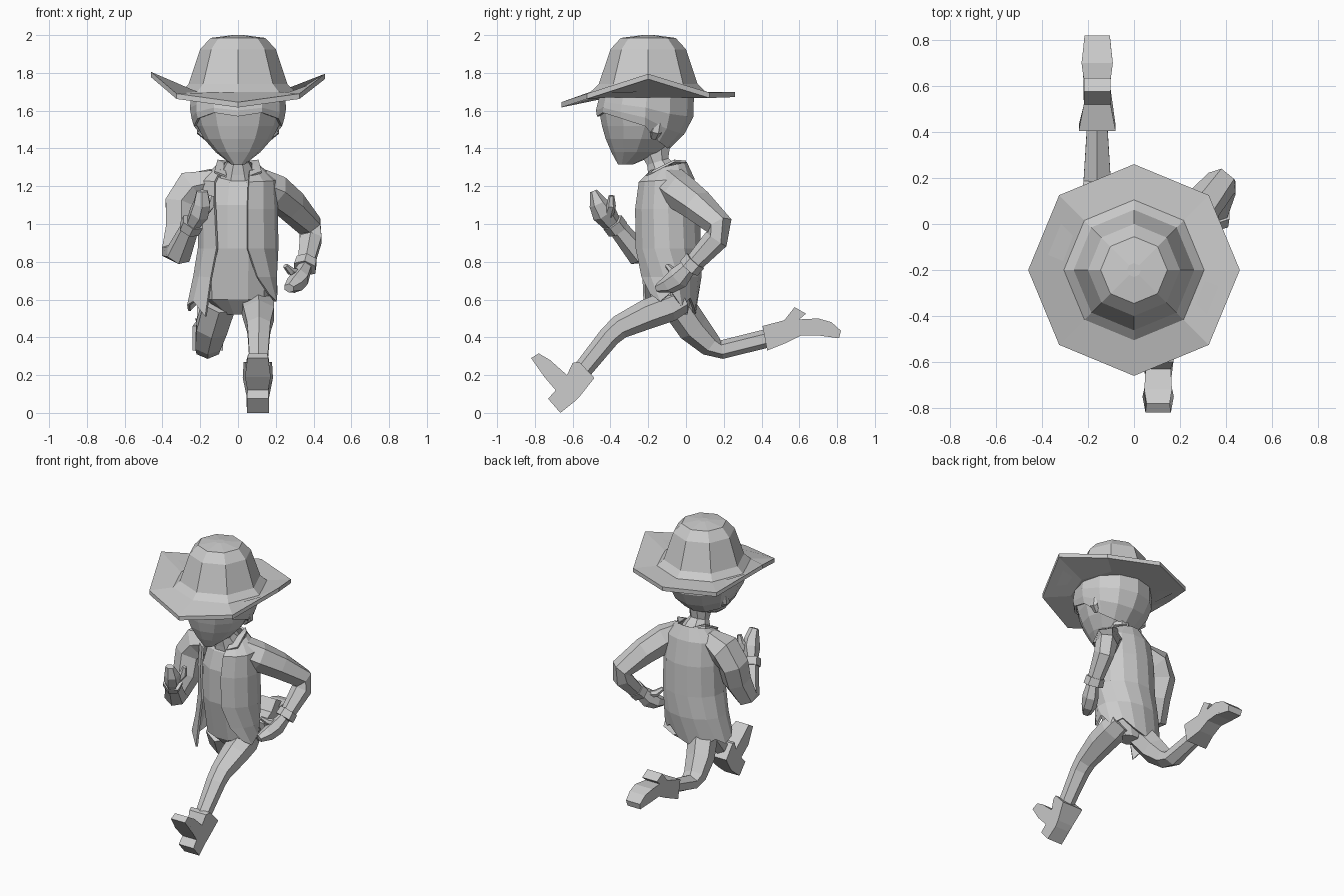
import bpy, bmesh
from math import sin, cos, asin, pi
from mathutils import Vector


def mesh_object(name, verts, faces, thickness=0):
    bm = bmesh.new()
    vs = [bm.verts.new(v) for v in verts]
    for f in faces:
        bm.faces.new([vs[i] for i in f])
    bmesh.ops.recalc_face_normals(bm, faces=bm.faces)
    me = bpy.data.meshes.new(name)
    bm.to_mesh(me)
    bm.free()
    ob = bpy.data.objects.new(name, me)
    bpy.context.collection.objects.link(ob)
    if thickness:
        m = ob.modifiers.new("thickness", "SOLIDIFY")
        m.thickness, m.offset = thickness, 0
    return ob


def loft(name, rings, closed=True, caps=True, thickness=0):
    n = len(rings[0])
    verts = [p for r in rings for p in r]
    faces = []
    for i in range(len(rings) - 1):
        for j in range(n if closed else n - 1):
            k = (j + 1) % n
            faces.append((i * n + j, i * n + k, (i + 1) * n + k, (i + 1) * n + j))
    if caps:
        faces.append(tuple(range(n)))
        faces.append(tuple(range(len(verts) - n, len(verts))))
    return mesh_object(name, verts, faces, thickness)


def ellipse(z, cx, cy, rx, ry, n):
    return [(cx + rx * cos(2 * pi * i / n), cy + ry * sin(2 * pi * i / n), z) for i in range(n)]


def limb(name, stations, n=6):
    """Loft along a path; each station is x, y, z, half width, half depth."""
    pts = [Vector(s[:3]) for s in stations]
    rings = []
    for i, s in enumerate(stations):
        t = (pts[min(i + 1, len(pts) - 1)] - pts[max(i - 1, 0)]).normalized()
        side = Vector((1, 0, 0)) - t * t.x
        side.normalize()
        up = t.cross(side)
        rings.append([pts[i] + side * s[3] * cos(2 * pi * (j + .5) / n) * 1.1
                      + up * s[-1] * sin(2 * pi * (j + .5) / n) * 1.1 for j in range(n)])
    return loft(name, rings)


def plate(name, cx, profile):
    """Side profile of y, z, half width, spanned across x."""
    n = len(profile)
    verts = [(cx + s * w, y, z) for s in (-1, 1) for y, z, w in profile]
    faces = [tuple(range(n)), tuple(range(n, 2 * n))]
    faces += [(i, (i + 1) % n, n + (i + 1) % n, n + i) for i in range(n)]
    return mesh_object(name, verts, faces)


# Hat: brim with raised sides, flowing into an eight-sided crown
HY = -0.2
brim_z = [1.795, 1.695, 1.70, 1.695, 1.805, 1.69, 1.645, 1.69]
brim = [(x, y, brim_z[i]) for i, (x, y, z) in enumerate(ellipse(0, 0, HY, .46, .46, 8))]
brim_low = [(x, y, z - .028) for x, y, z in brim]
crown = [ellipse(z, 0, HY, r, r, 8) for z, r in
         ((1.70, .305), (1.74, .262), (1.925, .2), (1.985, .145), (2.0, .03))]
loft("hat", [ellipse(1.67, 0, HY, .27, .29, 8), brim_low, brim] + crown)

# Head: rows of z, front y, back y, half width
HEAD = [(1.315, -.36, -.28, .035), (1.38, -.395, -.13, .118), (1.45, -.425, -.05, .18),
        (1.52, -.445, .01, .217), (1.6, -.46, .03, .24), (1.68, -.44, .025, .23)]


def head_row(z):
    for a, b in zip(HEAD, HEAD[1:]):
        if z <= b[0]:
            t = (z - a[0]) / (b[0] - a[0])
            return [p + (q - p) * t for p, q in zip(a, b)]
    return HEAD[-1]


def head_point(z, ang, grow=0):
    _, f, b, w = head_row(z)
    return ((w + grow) * cos(ang), (f + b) / 2 + ((b - f) / 2 + grow) * sin(ang), z)


angles = [2 * pi * i / 12 for i in range(12)]
loft("head", [[head_point(r[0], a) for a in angles] for r in HEAD])

# Hair: shell over the head with a wavy fringe and low back
hem = [1.52, 1.44, 1.41, 1.40, 1.41, 1.44, 1.52, 1.56, 1.59, 1.57, 1.59, 1.56]
loft("hair", [[head_point(h + (1.68 - h) * t, a, .01) for a, h in zip(angles, hem)]
              for t in (0, .28, .6, 1)], caps=False, thickness=.014)
for s in (-1, 1):
    limb("ear", [(s * .165, -.17, 1.46, .018, .02), (s * .2, -.16, 1.49, .02, .03),
                 (s * .205, -.15, 1.54, .012, .025)])

# Neck and shirt
limb("neck", [(0, -.1, 1.22, .11, .1), (0, -.13, 1.29, .08, .075), (0, -.15, 1.33, .058, .058),
              (0, -.17, 1.42, .065, .09)], 8)
loft("shirt", [ellipse(*r, 10) for r in (
    (.52, 0, -.05, .07, .06), (.6, 0, -.08, .17, .11), (.87, 0, -.1, .18, .145),
    (1.1, 0, -.1, .18, .145), (1.22, 0, -.1, .15, .11), (1.28, 0, -.1, .06, .05))])

# Coat: open front shell; z, cx, cy, rx, ry, right edge x, left edge x, rise at back
coat_rows = [(.56, -.03, -.1, .235, .145, .16, -.17, 0),
             (.72, -.015, -.09, .217, .165, .10, -.14, 0),
             (.87, 0, -.095, .207, .17, .05, -.11, 0), (1.08, 0, -.1, .205, .168, .05, -.12, 0),
             (1.23, 0, -.105, .195, .145, .055, -.12, .01),
             (1.3, 0, -.1, .115, .10, .06, -.09, .025)]
hem_dz = [.07, .03, .08, .0, .05, -.01, -.04, -.03, .02, -.02, .01, .03, -.05]
rings = []
for k, (z, cx, cy, rx, ry, xr, xl, rise) in enumerate(coat_rows):
    a0, a1 = asin((xr - cx) / rx), 2 * pi - asin((cx - xl) / rx)
    ring = []
    for i in range(13):
        a = a0 + (a1 - a0) * i / 12
        ring.append((cx + rx * sin(a), cy - ry * cos(a),
                     z - rise * cos(a) + (hem_dz[i] if k == 0 else 0)))
    rings.append(ring)
loft("coat", rings, closed=False, caps=False, thickness=.014)

# Collar: a pointed flap either side of the neck
for s in (-1, 1):
    flap = [(s * .06, -.215, 1.25), (s * .125, -.18, 1.275), (s * .11, -.06, 1.335),
            (s * .06, -.0, 1.33), (s * .075, -.1, 1.315)]
    mesh_object("collar", flap, [(0, 1, 4), (1, 2, 4), (2, 3, 4)], .012)

# Front arm swung back (+x side)
limb("back_swung_arm", [(.11, -.09, 1.215, .07, .09), (.19, -.04, 1.175, .085, .09),
                        (.28, .06, 1.1, .08, .08), (.38, .178, .99, .065, .065),
                        (.385, .16, .92, .06, .06), (.36, .04, .79, .045, .045)])
limb("back_swung_cuff", [(.363, .05, .805, .055, .055), (.353, .015, .765, .06, .055)])
limb("back_swung_hand", [(.355, .01, .77, .035, .04), (.33, -.04, .715, .045, .055),
                         (.3, -.09, .68, .045, .045), (.27, -.15, .66, .028, .022)])
limb("back_swung_thumb", [(.33, -.03, .74, .022, .022), (.28, -.07, .75, .022, .02),
                          (.25, -.1, .78, .012, .012)])

# Arm bent up in front (-x side)
limb("raised_arm", [(-.12, -.09, 1.235, .06, .07), (-.24, -.085, 1.19, .1, .1),
                    (-.3, -.1, 1.1, .09, .095), (-.3, -.14, .97, .085, .085),
                    (-.335, -.19, .85, .07, .065), (-.315, -.25, .84, .065, .06),
                    (-.25, -.37, .99, .045, .045)])
limb("raised_cuff", [(-.258, -.36, .97, .055, .055), (-.238, -.39, 1.01, .058, .055)])
limb("raised_hand", [(-.24, -.39, 1.0, .035, .045), (-.205, -.435, 1.06, .05, .06),
                     (-.19, -.465, 1.11, .045, .045), (-.19, -.49, 1.175, .03, .018)])
limb("raised_thumb", [(-.19, -.41, 1.05, .025, .025), (-.15, -.395, 1.1, .025, .022),
                      (-.14, -.395, 1.15, .014, .014)])

# Legs in full stride
limb("front_leg", [(.09, -.02, .6, .085, .065), (.105, -.09, .565, .09, .075),
                   (.11, -.2, .525, .085, .072), (.11, -.35, .455, .065, .058),
                   (.11, -.405, .405, .06, .052), (.108, -.57, .2, .045, .045)])
limb("rear_leg", [(-.1, -.05, .58, .09, .08), (-.14, .04, .45, .085, .078),
                  (-.16, .13, .36, .07, .058), (-.16, .19, .335, .062, .045),
                  (-.16, .45, .4, .045, .045)])

# Boots: side profiles with a flared cuff and a block heel
plate("front_boot", .105, [(-.6, .265, .065), (-.565, .27, .075), (-.485, .185, .08),
                           (-.56, .09, .06), (-.59, .06, .055), (-.665, .0, .058),
                           (-.73, .075, .058), (-.69, .12, .055), (-.75, .19, .068),
                           (-.82, .29, .055), (-.78, .315, .05), (-.72, .28, .06),
                           (-.63, .2, .055)])
plate("rear_boot", -.16, [(.405, .46, .08), (.52, .49, .058), (.575, .56, .058),
                          (.635, .525, .058), (.6, .495, .055), (.7, .5, .068),
                          (.77, .48, .06), (.82, .435, .055), (.81, .395, .05),
                          (.7, .41, .062), (.61, .41, .055), (.53, .37, .055),
                          (.43, .33, .08)])
